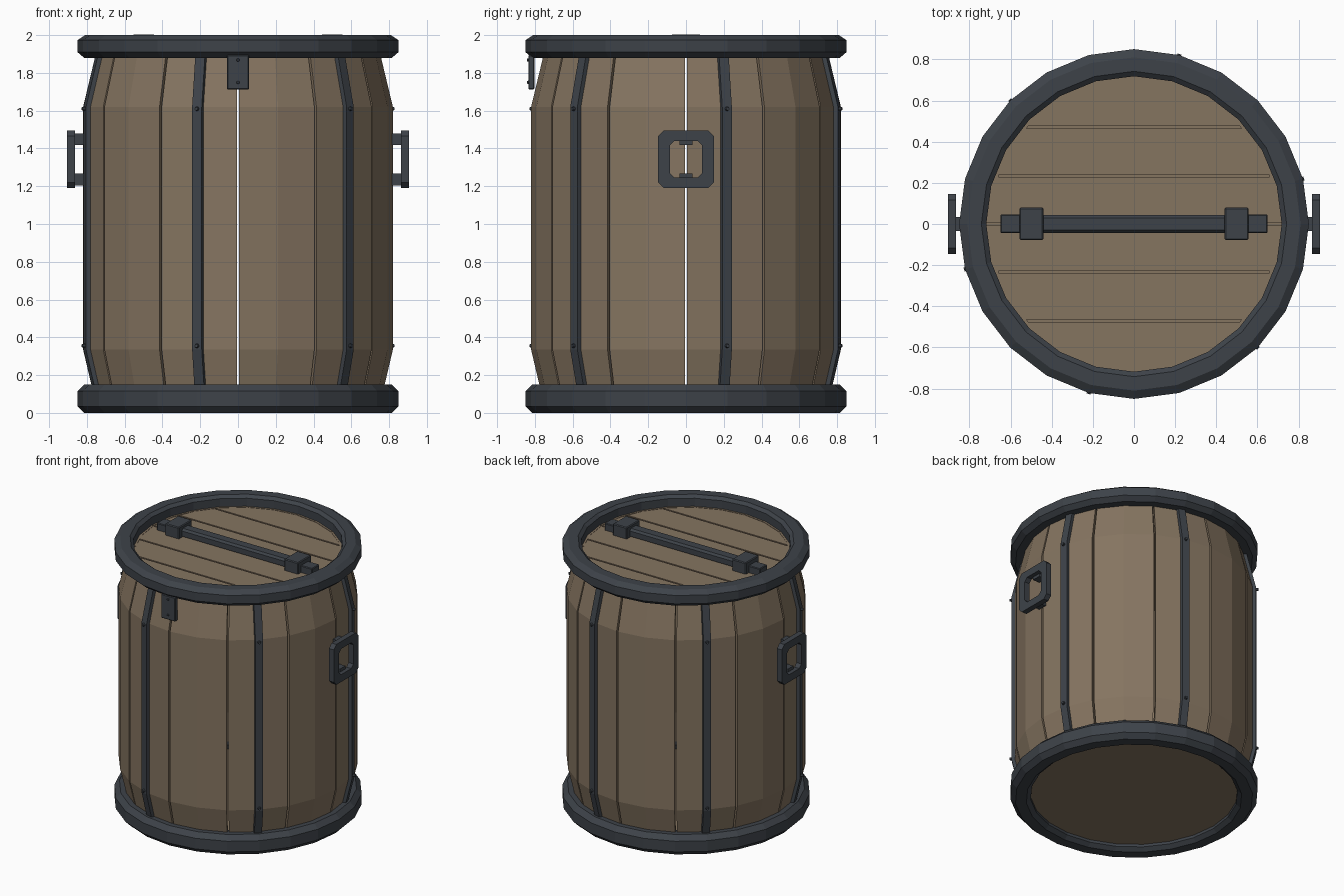
import bpy, bmesh, math
from mathutils import Matrix, Vector

if "Cube" in bpy.data.objects:
    bpy.data.objects.remove(bpy.data.objects["Cube"])


def material(name, rgb):
    m = bpy.data.materials.new(name)
    m.diffuse_color = (*rgb, 1)
    m.use_nodes = True
    m.node_tree.nodes["Principled BSDF"].inputs["Base Color"].default_value = m.diffuse_color
    return m


WOOD = material("brown_wood", (0.235, 0.176, 0.118))
IRON = material("dark_iron", (0.047, 0.055, 0.066))


def finish(name, bm, mat):
    bmesh.ops.recalc_face_normals(bm, faces=bm.faces)
    me = bpy.data.meshes.new(name)
    bm.to_mesh(me)
    bm.free()
    me.materials.append(mat)
    ob = bpy.data.objects.new(name, me)
    bpy.context.collection.objects.link(ob)
    return ob


def loft(name, sections, mat, closed=False):
    """Join equal closed cross-sections; cap the ends unless it loops."""
    bm = bmesh.new()
    rows = [[bm.verts.new(p) for p in s] for s in sections]
    n = len(rows[0])
    for i in range(len(rows) if closed else len(rows) - 1):
        a, b = rows[i], rows[(i + 1) % len(rows)]
        for j in range(n):
            k = (j + 1) % n
            bm.faces.new((a[j], a[k], b[k], b[j]))
    if not closed:
        bm.faces.new(rows[0])
        bm.faces.new(rows[-1])
    return finish(name, bm, mat)


def polar(deg, r, z):
    """Angle is measured from the front (-y) towards +x."""
    a = math.radians(deg)
    return Vector((r * math.sin(a), -r * math.cos(a), z))


def box(name, x, y, z, mat, bevel=0.0):
    bm = bmesh.new()
    bmesh.ops.create_cube(bm, size=1)
    for v in bm.verts:
        v.co = Vector([(lo + hi) / 2 + c * (hi - lo)
                       for c, (lo, hi) in zip(v.co, (x, y, z))])
    if bevel:
        bmesh.ops.bevel(bm, geom=bm.edges[:], offset=bevel, segments=1, affect='EDGES')
    return finish(name, bm, mat)


def rivet(name, pos, direction, radius=0.015, depth=0.03):
    bm = bmesh.new()
    bmesh.ops.create_cone(bm, cap_ends=True, segments=8, radius1=radius,
                          radius2=radius * 0.6, depth=depth)
    rot = Vector(direction).to_track_quat('Z', 'Y').to_matrix().to_4x4()
    bm.transform(Matrix.Translation(pos) @ rot)
    return finish(name, bm, IRON)


def ring(name, profile):
    loft(name, [[polar(15 * i, r, z) for r, z in profile] for i in range(24)], IRON, True)


# iron rims
ring("bottom_rim", [(0.74, 0), (0.815, 0), (0.85, 0.035), (0.85, 0.115),
                    (0.815, 0.15), (0.74, 0.15), (0.71, 0.12), (0.71, 0.025)])
ring("top_rim", [(0.74, 1.88), (0.815, 1.88), (0.85, 1.91), (0.85, 1.973),
                 (0.81, 2.0), (0.742, 2.0), (0.718, 1.98), (0.718, 1.90)])

# twelve staves with narrow open gaps between them
SIDE = [(0.76, 0.08), (0.82, 0.335), (0.82, 1.62), (0.748, 1.92)]
shell = SIDE + [(r - 0.045, z) for r, z in reversed(SIDE)]
for i in range(12):
    angles = (30 * i + 0.45, 30 * i + 15, 30 * i + 29.55)
    loft(f"stave_{i + 1}", [[polar(a, r, z) for r, z in shell] for a in angles], WOOD)

# six upright straps with rivets
for i in range(6):
    a = -75 + 60 * i
    t = polar(a + 90, 0.031, 0)
    rows = []
    for r, z in SIDE:
        lo, hi = polar(a, r - 0.015, z), polar(a, r + 0.02, z)
        rows.append([lo - t, hi - t * 0.85, hi + t * 0.85, lo + t])
    loft(f"strap_{i + 1}", rows, IRON)
    for z, part in ((0.355, "lower"), (1.61, "upper")):
        rivet(f"strap_{i + 1}_{part}_rivet", polar(a, 0.84, z), polar(a, 1, 0))


# wooden ends: backing discs and lid planks
def disc(r, z0, z1):
    bm = bmesh.new()
    bmesh.ops.create_cone(bm, cap_ends=True, segments=24, radius1=r, radius2=r, depth=z1 - z0)
    bm.transform(Matrix.Translation((0, 0, (z0 + z1) / 2)))
    return bm


finish("bottom_board", disc(0.74, 0.045, 0.09), WOOD)
finish("lid_backing", disc(0.74, 1.885, 1.905), WOOD)
for i in range(6):
    bm = disc(0.73, 1.90, 1.917)
    y0 = -0.705 + 0.235 * i
    for y, n, use in ((y0 + 0.006, -1, i > 0), (y0 + 0.229, 1, i < 5)):
        if use:
            bmesh.ops.bisect_plane(bm, geom=bm.verts[:] + bm.edges[:] + bm.faces[:],
                                   plane_co=(0, y, 0), plane_no=(0, n, 0), clear_outer=True)
            bmesh.ops.holes_fill(bm, edges=[e for e in bm.edges if e.is_boundary])
    finish(f"lid_plank_{i + 1}", bm, WOOD)

# bar across the lid with its two brackets
bar = [(-0.043, 1.925), (0.043, 1.925), (0.043, 1.965), (0.03, 1.98),
       (-0.03, 1.98), (-0.043, 1.965)]
loft("lid_bar", [[(x, y, z) for y, z in bar] for x in (-0.55, 0.55)], IRON)
for s, side in ((-1, "left"), (1, "right")):
    box(f"{side}_bar_bracket", sorted((s * 0.44, s * 0.557)), (-0.078, 0.08),
        (1.91, 2.003), IRON, 0.006)
    box(f"{side}_bar_end", sorted((s * 0.54, s * 0.65)), (-0.043, 0.046),
        (1.91, 1.97), IRON, 0.005)

# front clasp
box("front_clasp", (-0.059, 0.059), (-0.835, -0.803), (1.713, 1.895), IRON, 0.005)
for z, part in ((1.75, "lower"), (1.868, "upper")):
    rivet(f"clasp_{part}_rivet", (0, -0.835, z), (0, -1, 0), 0.011, 0.016)


# side handles: chamfered frame on two lugs
def octagon(w, z0, z1, c):
    return [(-w + c, z0), (w - c, z0), (w, z0 + c), (w, z1 - c),
            (w - c, z1), (-w + c, z1), (-w, z1 - c), (-w, z0 + c)]


outer = octagon(0.147, 1.19, 1.495, 0.03)
inner = octagon(0.086, 1.245, 1.44, 0.025)
for s, side in ((-1, "left"), (1, "right")):
    loft(f"{side}_handle", [[(s * 0.864, *o), (s * 0.905, *o), (s * 0.905, *n), (s * 0.864, *n)]
                            for o, n in zip(outer, inner)], IRON, True)
    for z0, z1, part in ((1.205, 1.268, "lower"), (1.418, 1.48, "upper")):
        box(f"{side}_handle_{part}_lug", sorted((s * 0.79, s * 0.875)), (-0.034, 0.034),
            (z0, z1), IRON)
